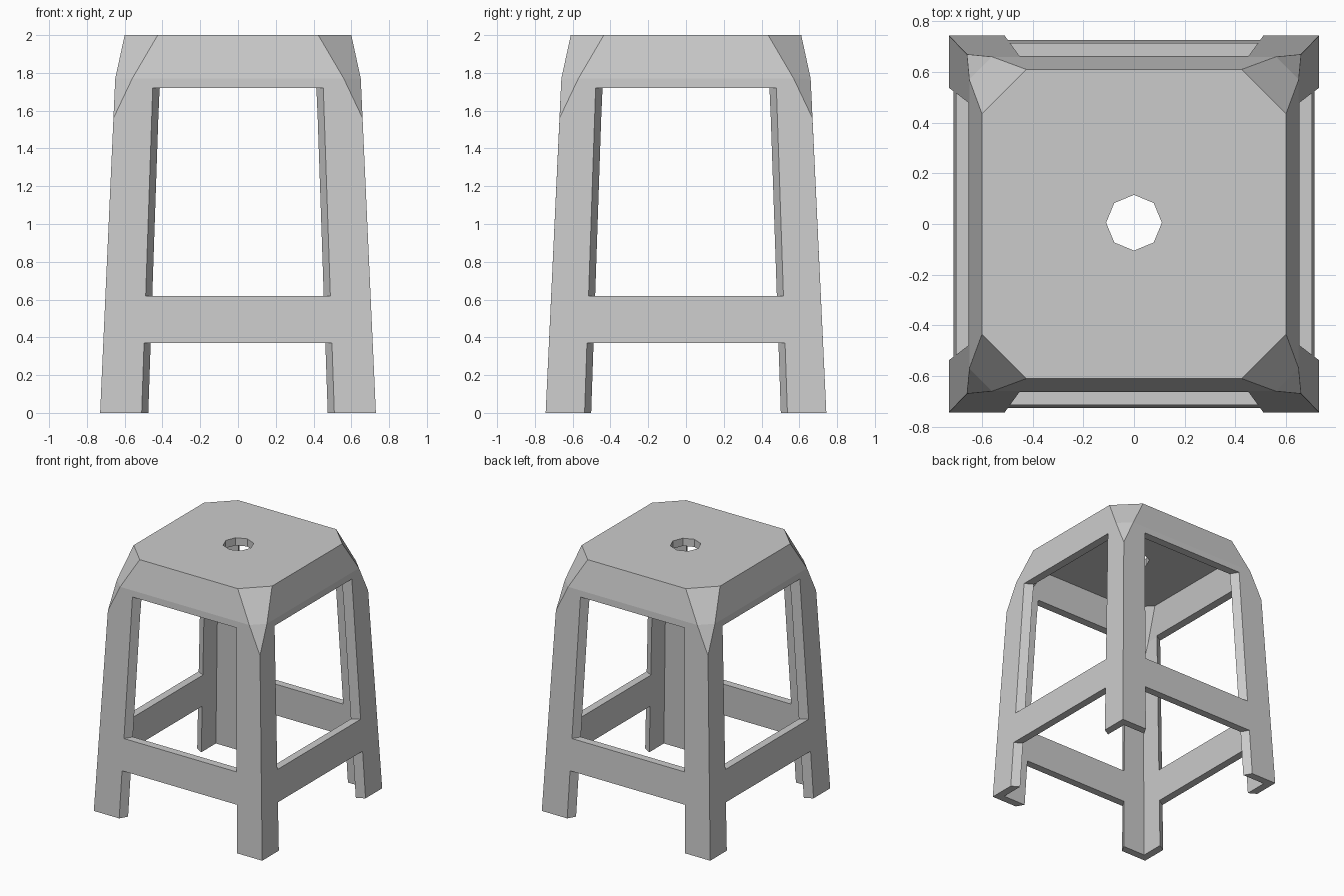
import bpy, bmesh, math

if "Cube" in bpy.data.objects:
    bpy.data.objects.remove(bpy.data.objects["Cube"])

WALL = 0.06      # shell thickness
FLARE = 0.035    # how much each opening narrows through the wall


def half_x(z):
    return 0.73 - 0.0452 * z


def half_y(z):
    return 0.743 - 0.047 * z


def hull(name, points):
    """Convex solid around a set of points."""
    bm = bmesh.new()
    for p in points:
        bm.verts.new(p)
    res = bmesh.ops.convex_hull(bm, input=bm.verts)
    junk = {g for k in ("geom_interior", "geom_unused") for g in res[k]
            if isinstance(g, bmesh.types.BMVert)}
    bmesh.ops.delete(bm, geom=list(junk), context='VERTS')
    bmesh.ops.dissolve_limit(bm, angle_limit=0.01, verts=bm.verts, edges=bm.edges)
    bmesh.ops.recalc_face_normals(bm, faces=bm.faces)
    mesh = bpy.data.meshes.new(name)
    bm.to_mesh(mesh)
    bm.free()
    obj = bpy.data.objects.new(name, mesh)
    bpy.context.collection.objects.link(obj)
    return obj


def shell(name, inset, base):
    """Tapered body with faceted shoulders; inset gives the hollow inside."""
    rings = [(base, half_x(base), half_y(base), 0),
             (1.56, half_x(1.56), half_y(1.56), 0),
             (1.77, 0.65, 0.66, 0.09),
             (2.0, 0.60, 0.61, 0.175)]
    pts = []
    for z, x, y, c in rings:
        x, y = x - inset, y - inset
        c = max(0, c - 0.5 * inset)
        if z > 1.6:
            z -= inset
        for sx in (-1, 1):
            for sy in (-1, 1):
                pts.append((sx * (x - c), sy * y, z))
                if c:
                    pts.append((sx * x, sy * (y - c), z))
    return hull(name, pts)


def cut(target, cutter):
    cutter.hide_render = True
    mod = target.modifiers.new("cut", 'BOOLEAN')
    mod.operation, mod.solver, mod.object = 'DIFFERENCE', 'EXACT', cutter
    bpy.context.view_layer.objects.active = target
    bpy.ops.object.modifier_apply(modifier=mod.name)
    bpy.data.objects.remove(cutter, do_unlink=True)


def opening(z0, z1, along_x, side):
    """Cutter for one opening, narrowing towards the inside of the wall."""
    pts = []
    for z in (z0, z1):
        for depth in (-0.1, 0.16):
            width = (0.51 if along_x else 0.537) - 0.034 * z - FLARE * depth / WALL
            out = side * ((half_y(z) if along_x else half_x(z)) - depth)
            for s in (-1, 1):
                pts.append((s * width, out, z) if along_x else (out, s * width, z))
    return hull("opening_cutter", pts)


# Hollow body: seat, skirt and legs in one shell
stool = shell("stool_body", 0, 0)
cut(stool, shell("hollow_cutter", WALL, -0.2))

# Openings above and below the foot rails on all four sides
for along_x in (True, False):
    for side in (-1, 1):
        cut(stool, opening(0.62, 1.72, along_x, side))
        cut(stool, opening(-0.1, 0.37, along_x, side))

# Eight-sided finger hole in the seat
cut(stool, hull("hole_cutter", [
    (0.11 * math.cos(i * math.pi / 4), 0.005 + 0.11 * math.sin(i * math.pi / 4), z)
    for i in range(8) for z in (1.8, 2.2)]))
